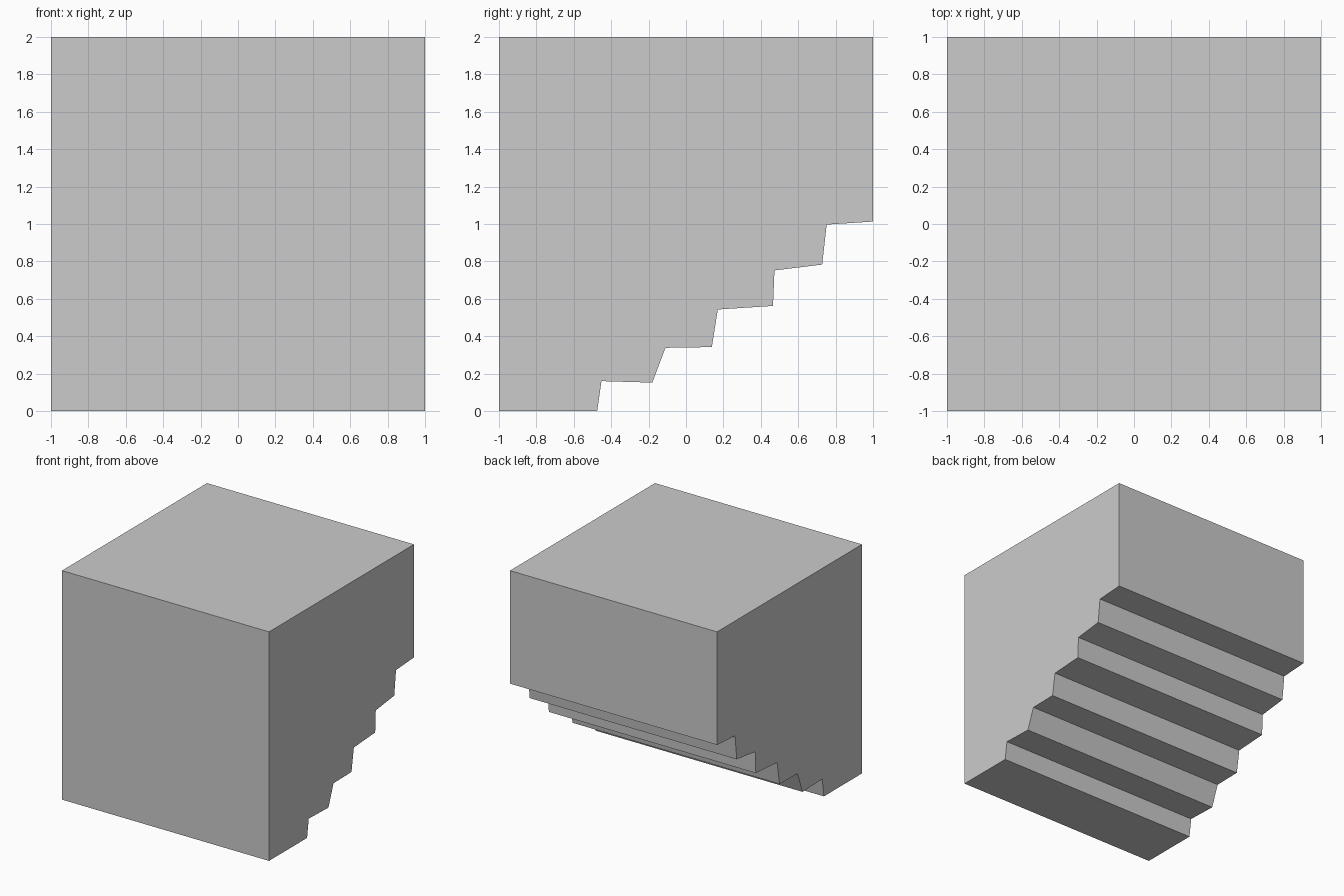
import bpy
import bmesh

if "Cube" in bpy.data.objects:
    bpy.data.objects.remove(bpy.data.objects["Cube"])

# Side profile (y, z): solid block with a rough stair cut under the back
PROFILE = [
    (-1, 2), (-1, 0), (-0.475, 0), (-0.452, 0.16), (-0.18, 0.152),
    (-0.11, 0.338), (0.138, 0.342), (0.17, 0.543), (0.465, 0.562),
    (0.473, 0.752), (0.728, 0.783), (0.752, 0.997), (1, 1.013), (1, 2),
]

# Extrude the profile across the full width
bm = bmesh.new()
side = bm.faces.new([bm.verts.new((-1, y, z)) for y, z in PROFILE])
extruded = bmesh.ops.extrude_face_region(bm, geom=[side])["geom"]
bmesh.ops.translate(bm, vec=(2, 0, 0),
                    verts=[g for g in extruded if isinstance(g, bmesh.types.BMVert)])
bmesh.ops.recalc_face_normals(bm, faces=bm.faces)

mesh = bpy.data.meshes.new("stepped_block")
bm.to_mesh(mesh)
bm.free()
block = bpy.data.objects.new("stepped_block", mesh)
bpy.context.collection.objects.link(block)
